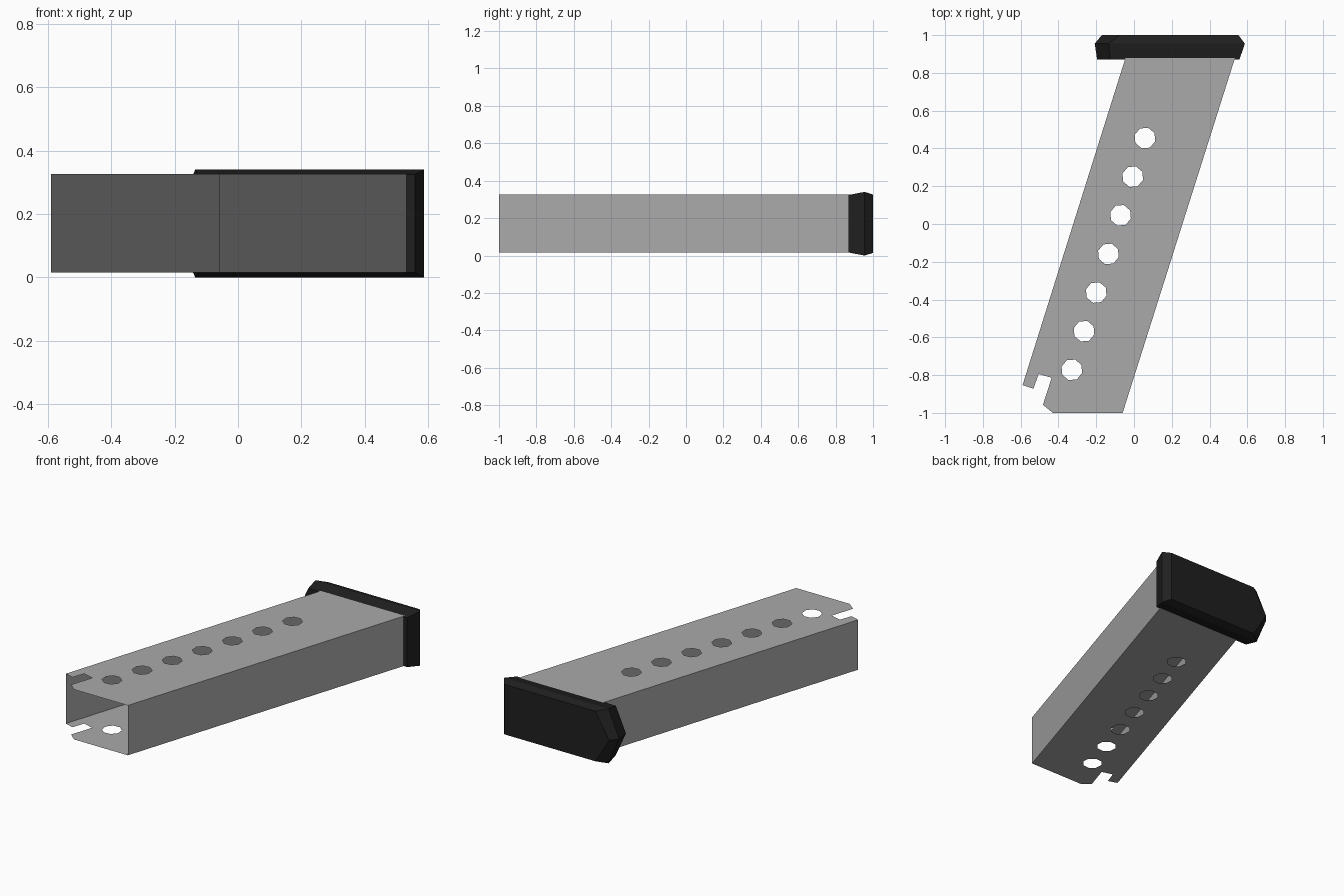
import bpy, bmesh, math
from mathutils import Vector

if "Cube" in bpy.data.objects:
    bpy.data.objects.remove(bpy.data.objects["Cube"])


def material(name, value):
    m = bpy.data.materials.new(name)
    m.diffuse_color = (value, value, value, 1)
    m.use_nodes = True
    m.node_tree.nodes["Principled BSDF"].inputs["Base Color"].default_value = m.diffuse_color
    return m


steel = material("steel grey", 0.4)
black = material("black polymer", 0.014)


def finish(bm, name, mat):
    me = bpy.data.meshes.new(name)
    bm.to_mesh(me)
    bm.free()
    me.materials.append(mat)
    ob = bpy.data.objects.new(name, me)
    bpy.context.collection.objects.link(ob)
    return ob


Z0, Z1 = 0.015, 0.326

# slanted side plate outline, with a notch at the open end
OUTLINE = [(-0.59, -0.853), (-0.532, -0.872), (-0.505, -0.794), (-0.436, -0.814),
           (-0.482, -0.957), (-0.43, -1.0), (-0.06, -1.0), (0.535, 0.88), (-0.045, 0.88)]
TILT = math.atan2(0.0645, 0.2045)


def loop(bm, pts, z):
    vs = [bm.verts.new((x, y, z)) for x, y in pts]
    return [bm.edges.new((vs[i], vs[i - 1])) for i in range(len(vs))]


def plate(name, z, up):
    bm = bmesh.new()
    edges = loop(bm, OUTLINE, z)
    # row of seven octagonal holes
    for i in range(7):
        cx, cy = 0.058 - 0.0645 * i, 0.455 - 0.2045 * i
        ring = [(cx + 0.057 * math.cos(k * math.pi / 4 - TILT),
                 cy + 0.057 * math.sin(k * math.pi / 4 - TILT)) for k in range(8)]
        edges += loop(bm, ring, z)
    bmesh.ops.triangle_fill(bm, use_beauty=True, use_dissolve=False,
                            edges=edges, normal=Vector((0, 0, up)))
    bm.normal_update()
    for f in bm.faces:
        if f.normal.z * up < 0:
            f.normal_flip()
    finish(bm, name, steel)


plate("top_plate", Z1, 1)
plate("bottom_plate", Z0, -1)


# narrow walls of the open sleeve
def wall(name, a, b):
    bm = bmesh.new()
    bm.faces.new([bm.verts.new((*p, z)) for p, z in
                  ((a, Z0), (b, Z0), (b, Z1), (a, Z1))])
    finish(bm, name, steel)


wall("right_wall", OUTLINE[6], OUTLINE[7])
wall("left_wall", OUTLINE[8], OUTLINE[0])

# end cap: pointed cross-section lofted through three levels
# (y, right x, corner x, tip x, half height)
LEVELS = [(0.87, 0.558, -0.125, -0.195, 0.154),
          (0.955, 0.587, -0.135, -0.208, 0.17),
          (1.0, 0.553, -0.075, -0.17, 0.156)]
bm = bmesh.new()
rings = []
for y, r, c, t, h in LEVELS:
    rings.append([bm.verts.new((x, y, 0.17 + z)) for x, z in
                  ((r, -h), (r, h), (c, h), (t, 0), (c, -h))])
for a, b in zip(rings, rings[1:]):
    for i in range(5):
        bm.faces.new((a[i - 1], a[i], b[i], b[i - 1]))
bm.faces.new(rings[0])
bm.faces.new(rings[-1])
bmesh.ops.recalc_face_normals(bm, faces=bm.faces)
finish(bm, "end_cap", black)
